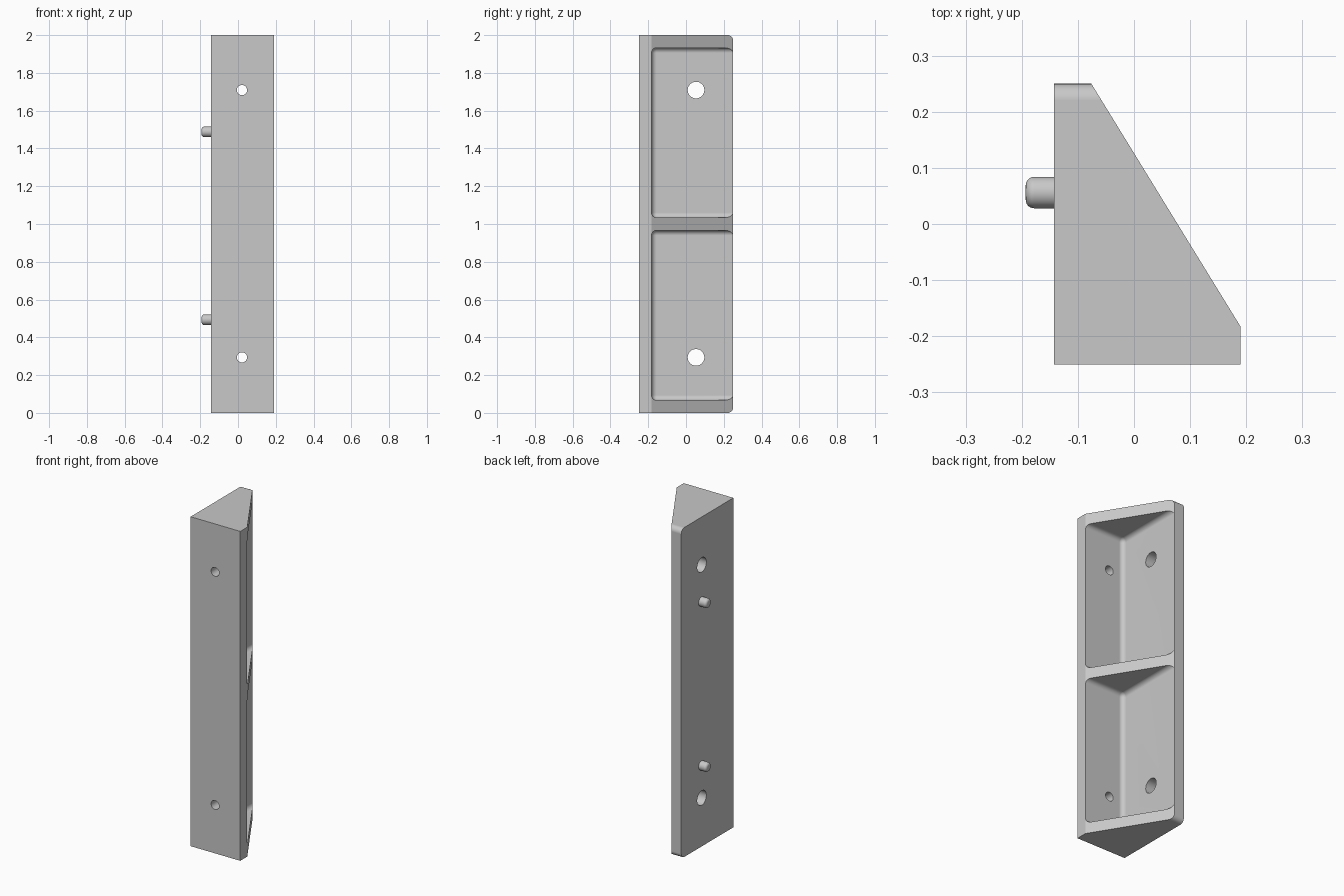
import bpy, bmesh, math
from mathutils import Matrix

cube = bpy.data.objects.get("Cube")
if cube:
    bpy.data.objects.remove(cube, do_unlink=True)

grey = bpy.data.materials.new("light_grey")
grey.use_nodes = True
COLOUR = (0.58, 0.58, 0.58, 1)
grey.diffuse_color = COLOUR
grey.node_tree.nodes["Principled BSDF"].inputs["Base Color"].default_value = COLOUR

LEFT, RIGHT, FRONT, BACK, HEIGHT = -0.143, 0.19, -0.25, 0.25, 2.0
WALL, FILLET = 0.067, 0.027


def add_object(name, bm):
    bmesh.ops.recalc_face_normals(bm, faces=bm.faces)
    mesh = bpy.data.meshes.new(name)
    bm.to_mesh(mesh)
    bm.free()
    mesh.materials.append(grey)
    obj = bpy.data.objects.new(name, mesh)
    bpy.context.collection.objects.link(obj)
    return obj


def box(name, low, high, radius):
    bm = bmesh.new()
    bmesh.ops.create_cube(bm, size=1)
    for v in bm.verts:
        v.co = [a + (b - a) * (c + 0.5) for a, b, c in zip(low, high, v.co)]
    bmesh.ops.bevel(bm, geom=bm.edges[:], offset=radius, segments=8,
                    profile=0.5, affect='EDGES')
    return add_object(name, bm)


def rod(name, centre, radius, length, axis, tip=0):
    turn = Matrix.Rotation(math.pi / 2, 4, 'Y' if axis == 'X' else 'X')
    bm = bmesh.new()
    bmesh.ops.create_cone(bm, cap_ends=True, segments=40, radius1=radius,
                          radius2=radius, depth=length,
                          matrix=Matrix.Translation(centre) @ turn)
    if tip:
        # Round only the exposed end
        rim = [e for e in bm.edges if all(v.co.x < centre[0] for v in e.verts)]
        bmesh.ops.bevel(bm, geom=rim, offset=tip, segments=6,
                        profile=0.5, affect='EDGES')
    return add_object(name, bm)


def cut(target, cutter):
    cutter.hide_render = True
    mod = target.modifiers.new("cut", 'BOOLEAN')
    mod.operation, mod.solver, mod.object = 'DIFFERENCE', 'EXACT', cutter
    bpy.context.view_layer.objects.active = target
    bpy.ops.object.modifier_apply(modifier=mod.name)
    bpy.data.objects.remove(cutter, do_unlink=True)


def finish(obj):
    bpy.ops.object.select_all(action='DESELECT')
    obj.select_set(True)
    bpy.context.view_layer.objects.active = obj
    bpy.ops.object.shade_smooth_by_angle(angle=math.radians(30))
    mod = obj.modifiers.new("flat_faces", 'WEIGHTED_NORMAL')
    mod.keep_sharp = True


# Body: wedge profile extruded upwards, with rounded back corners
profile = [(LEFT, FRONT), (RIGHT, FRONT), (RIGHT, FRONT + WALL),
           (LEFT + WALL, BACK), (LEFT, BACK)]
bm = bmesh.new()
base = bm.faces.new([bm.verts.new((x, y, 0)) for x, y in profile])
top = bmesh.ops.extrude_face_region(bm, geom=[base])["geom"]
bmesh.ops.translate(bm, vec=(0, 0, HEIGHT),
                    verts=[g for g in top if isinstance(g, bmesh.types.BMVert)])
corners = [e for e in bm.edges
           if all(v.co.y > BACK - 0.001 for v in e.verts)
           and abs(e.verts[0].co.z - e.verts[1].co.z) < 0.001]
bmesh.ops.bevel(bm, geom=corners, offset=0.03, segments=8,
                profile=0.5, affect='EDGES')
body = add_object("bracket_body", bm)

# Two filleted pockets, leaving the end walls and a middle rib
pocket_height = (HEIGHT - 3 * WALL) / 2
for i in range(2):
    bottom = WALL + i * (pocket_height + WALL)
    cut(body, box("pocket_cutter", (LEFT + WALL + 0.0008, FRONT + WALL + 0.0008, bottom),
                  (0.5, 0.6, bottom + pocket_height), FILLET))

# Screw holes: small through the front wall, large through the side wall
for z in (0.294, 1.709):
    cut(body, rod("front_hole_cutter", (0.021, FRONT, z), 0.027, 0.3, 'Y'))
    cut(body, rod("side_hole_cutter", (LEFT, 0.053, z), 0.044, 0.3, 'X'))
finish(body)

# Locating pins on the side wall
for name, z in (("lower_pin", 0.493), ("upper_pin", 1.488)):
    finish(rod(name, (-0.158, 0.056, z), 0.028, 0.07, 'X', tip=0.015))
